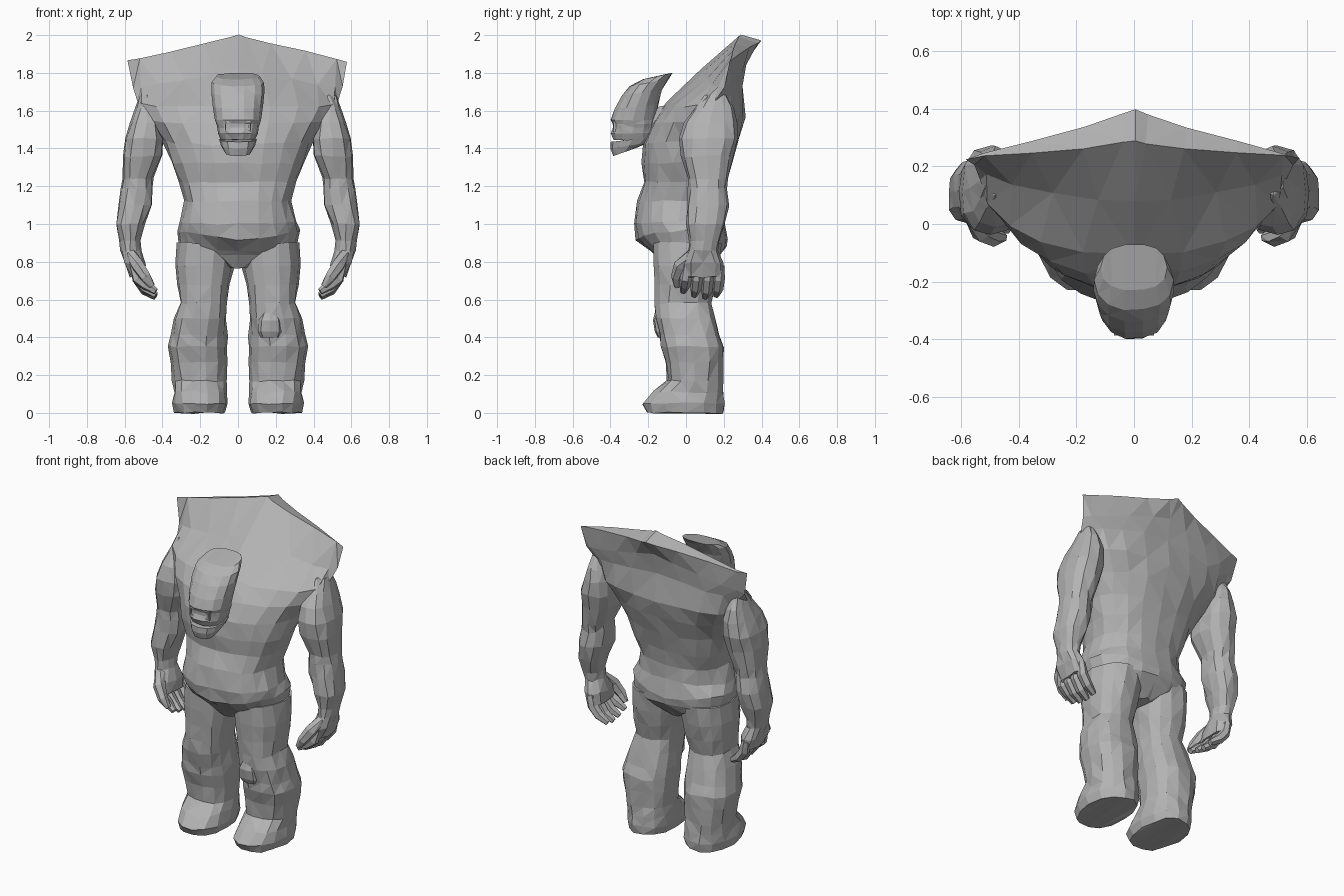
import bpy
import bmesh
import math
import random
from mathutils import Vector

random.seed(4)
if "Cube" in bpy.data.objects:
    bpy.data.objects.remove(bpy.data.objects["Cube"])

# One plain grey for the whole figure
clay = bpy.data.materials.new("clay grey")
clay.use_nodes = True
GREY = (0.45, 0.45, 0.45, 1)
clay.diffuse_color = GREY
clay.node_tree.nodes["Principled BSDF"].inputs["Base Color"].default_value = GREY


def power(value, exponent):
    return math.copysign(abs(value) ** exponent, value)


def section(sides, x, half, front, back, z_front, z_back=None, shape=2.4, widest=None, droop=0):
    """Closed ring: superellipse with its own front, back, tilt and shoulder droop."""
    z_back = z_front if z_back is None else z_back
    widest = (front + back) / 2 if widest is None else widest
    ring = []
    for i in range(sides):
        a = math.tau * i / sides
        u, v = power(math.cos(a), 2 / shape), power(math.sin(a), 2 / shape)
        y = widest + v * ((back - widest) if v > 0 else (widest - front))
        tilt = (y - front) / (back - front)
        z = z_front + (z_back - z_front) * tilt - droop * abs(u)
        ring.append(Vector((x + half * u, y, z)))
    return ring


def finish(bm, name, mirrored=False):
    bmesh.ops.recalc_face_normals(bm, faces=bm.faces)
    mesh = bpy.data.meshes.new(name)
    bm.to_mesh(mesh)
    bm.free()
    mesh.materials.append(clay)
    obj = bpy.data.objects.new(name, mesh)
    bpy.context.collection.objects.link(obj)
    if mirrored:
        obj.modifiers.new("Mirror", 'MIRROR')
    return obj


def skin(name, rings, mirrored=False, rough=0.0):
    """Join rings into a faceted body with slightly uneven facets; caps run front to back."""
    bm = bmesh.new()
    loops = []
    for ring in rings:
        loops.append([bm.verts.new(p + Vector([random.uniform(-rough, rough) for _ in p]))
                      for p in ring])
    n = len(loops[0])
    for low, high in zip(loops, loops[1:]):
        for i in range(n):
            j = (i + 1) % n
            bm.faces.new((low[i], low[j], high[j], high[i]))
    for loop in (loops[0], loops[-1]):
        for i in range(n // 2):
            corners = (loop[i], loop[i + 1], loop[n - i - 1], loop[(n - i) % n])
            bm.faces.new(list(dict.fromkeys(corners)))
    bmesh.ops.triangulate(bm, faces=[f for f in bm.faces if len(f.verts) > 3])
    return finish(bm, name, mirrored)


def body(name, table, sides, mirrored=False, rough=0.006):
    return skin(name, [section(sides, *row) for row in table], mirrored, rough)


def tube(name, points, radii, mirrored=False, sides=6):
    """Tapered tube through a few points."""
    rings = []
    for k, (p, r) in enumerate(zip(points, radii)):
        ahead = Vector(points[min(k + 1, len(points) - 1)]) - Vector(points[max(k - 1, 0)])
        turn = Vector((0, 0, 1)).rotation_difference(ahead)
        rings.append([Vector(p) + turn @ Vector((r * math.cos(math.tau * i / sides),
                                                  r * math.sin(math.tau * i / sides), 0))
                      for i in range(sides)])
    return skin(name, rings, mirrored)


def block(name, centre, size, mirrored=False):
    bm = bmesh.new()
    bmesh.ops.create_cube(bm, size=1)
    for v in bm.verts:
        v.co = Vector(c + s * k for c, s, k in zip(centre, size, v.co))
    return finish(bm, name, mirrored)


# Pelvis, belly and chest, sweeping up to a thin high crest behind the head
body("torso", [
    (0, .07, -.12, .12, .77),
    (0, .28, -.16, .18, .84),
    (0, .31, -.19, .21, .86, .88),
    (0, .325, -.265, .22, .91, .92, 2.2, 0, -.05),
    (0, .31, -.28, .2, 1.0, 1.03, 2.2),
    (0, .28, -.255, .2, 1.12),
    (0, .31, -.225, .22, 1.22),
    (0, .355, -.235, .25, 1.32, 1.34, 2.2),
    (0, .4, -.225, .285, 1.42, 1.46, 2.2, .08),
    (0, .475, -.18, .315, 1.53, 1.57, 2.2, .12),
    (0, .53, -.11, .3, 1.64, 1.74, 2.1, .15, .05),
    (0, .55, .08, .325, 1.82, 1.87, 1.6, .2, .12),
    (0, .58, .29, .405, 2.0, 1.97, .9, .23, .155),
], 20)

# Upper arm growing out of the shoulder, forearm and palm
body("arm", [
    (.485, .035, .1, .21, 1.68),
    (.485, .06, .04, .25, 1.61),
    (.487, .085, -.015, .27, 1.54),
    (.495, .103, -.035, .27, 1.45),
    (.505, .105, -.03, .25, 1.36),
    (.53, .085, .01, .225, 1.24),
    (.535, .085, .01, .215, 1.19),
    (.545, .09, .005, .225, 1.1),
    (.572, .078, 0, .21, 1.0),
    (.573, .058, .02, .175, .91),
    (.567, .052, .015, .17, .86),
    (.548, .055, -.025, .2, .79),
    (.53, .04, -.02, .2, .72),
], 12, True)

# Four curled fingers and a thumb
for i, drop in enumerate((.03, .01, 0, .01)):
    y = .005 + i * .058
    tube("finger", [(.548, y, .78), (.53, y - .005, .71), (.49, y - .01, .65 + drop),
                    (.435, y - .02, .613 + drop)], (.026, .032, .03, .018), True)
tube("thumb", [(.565, .03, .84), (.53, -.03, .78), (.49, -.05, .72), (.455, -.045, .67)],
     (.03, .036, .03, .018), True)

# Legs with heavy calves, standing on blunt flat-soled boots
body("leg", [
    (.2, .135, -.21, .2, 0, 0, 2.2),
    (.2, .145, -.235, .21, .05, .05, 2.2),
    (.2, .14, -.175, .2, .11),
    (.205, .14, -.1, .195, .17),
    (.21, .15, -.11, .2, .27),
    (.215, .16, -.135, .2, .35),
    (.207, .15, -.14, .18, .41),
    (.198, .14, -.16, .155, .5),
    (.183, .125, -.165, .14, .58),
    (.183, .138, -.17, .16, .68),
    (.175, .152, -.17, .18, .78),
    (.165, .155, -.175, .19, .9),
], 14, True)
body("kneecap", [
    (.17, .05, -.15, -.1, .4),
    (.17, .065, -.165, -.1, .43),
    (.17, .06, -.175, -.1, .49),
    (.17, .04, -.165, -.1, .53),
], 8, rough=0)

# Mask-like head: skull sweeping back to a raised edge, separate jaw
body("skull", [
    (0, .09, -.385, -.175, 1.445),
    (0, .105, -.4, -.17, 1.48),
    (0, .11, -.39, -.165, 1.51),
    (0, .115, -.39, -.165, 1.53),
    (0, .122, -.4, -.16, 1.55, 1.55, 2.2),
    (0, .132, -.38, -.145, 1.61, 1.63, 2.1),
    (0, .14, -.34, -.125, 1.68, 1.71, 2.1),
    (0, .138, -.3, -.09, 1.73, 1.77, 2.2),
    (0, .115, -.23, -.07, 1.765, 1.8),
], 14, rough=.002)
body("jaw", [
    (0, .07, -.385, -.27, 1.36, 1.4),
    (0, .09, -.4, -.2, 1.4, 1.43),
    (0, .1, -.4, -.17, 1.435, 1.46),
], 12, rough=0)
body("neck", [
    (0, .09, -.24, 0, 1.44, 1.47),
    (0, .1, -.2, .05, 1.55),
    (0, .07, -.15, .05, 1.62, 1.66),
], 10, rough=0)

# Square eye rims around small eyes
for z in (1.492, 1.54):
    block("eye_rim", (.045, -.372, z), (.048, .03, .008), True)
for x in (.024, .067):
    block("eye_rim_side", (x, -.37, 1.516), (.006, .03, .05), True)
block("eye", (.045, -.368, 1.515), (.024, .03, .024), True)
